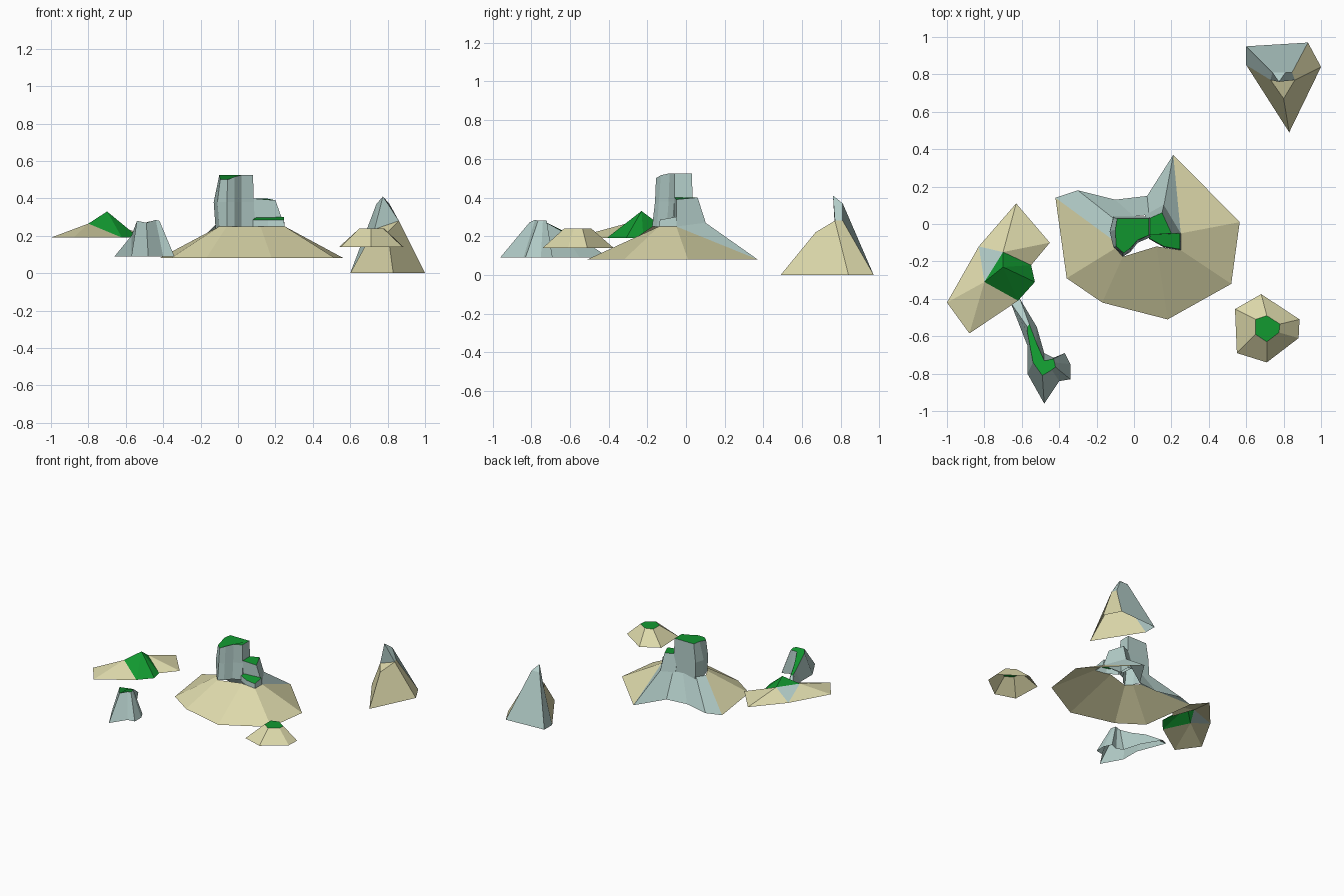
import bpy


def material(name, rgb):
    m = bpy.data.materials.new(name)
    m.diffuse_color = (*rgb, 1)
    return m


MATS = [material("sand", (0.73, 0.70, 0.41)),
        material("grey_rock", (0.45, 0.61, 0.58)),
        material("grass_green", (0.006, 0.32, 0.03))]
SAND, ROCK, GRASS = 0, 1, 2


def build(name, verts, faces):
    """faces: list of (vertex indices, material index), wound clockwise from above"""
    me = bpy.data.meshes.new(name)
    me.from_pydata(verts, [], [tuple(reversed(f)) for f, _ in faces])
    for m in MATS:
        me.materials.append(m)
    for p, (_, m) in zip(me.polygons, faces):
        p.material_index = m
    me.update()
    ob = bpy.data.objects.new(name, me)
    bpy.context.collection.objects.link(ob)
    return ob


def loft(name, rings, side, cap=None):
    """Open-bottomed shell through clockwise rings; side is a material or a rule(segment)."""
    n = len(rings[0])
    faces = []
    for r in range(len(rings) - 1):
        for i in range(n):
            a, b = r * n + i, r * n + (i + 1) % n
            faces.append(((a, b, b + n, a + n), side(i) if callable(side) else side))
    if cap is not None:
        faces.append((tuple(range(n * (len(rings) - 1), n * len(rings))), cap))
    return build(name, [v for ring in rings for v in ring], faces)


def flat(points, z):
    return [(x, y, z) for x, y in points]


# Main island: sand slope in front, rock slope behind
base = flat([(.565, .01), (.52, -.32), (.18, -.51), (-.17, -.42), (-.36, -.29),
             (-.42, .14), (-.30, .18), (-.10, .13), (.07, .15), (.21, .37)], .08)
crest = [(.25, -.05, .25), (.25, -.14, .25), (.12, -.12, .25), (-.06, -.175, .25),
         (-.10, -.13, .25), (-.12, -.08, .24), (-.11, .03, .27), (0, .04, .27),
         (.08, .05, .27), (.16, .10, .27)]
faces = [((i, i + 1, i + 11, i + 10), SAND if i < 5 else ROCK) for i in range(9)]
faces += [((9, 0, 10), SAND), ((9, 10, 19), ROCK)]
build("main_island", base + crest, faces)

# Tall rock tower with grass top
loft("rock_tower", [
    [(.09, .04, .25), (.09, -.07, .25), (.02, -.10, .25), (-.02, -.15, .25),
     (-.06, -.175, .25), (-.10, -.13, .25), (-.12, -.05, .24), (-.11, .04, .25)],
    [(.085, .035, .38), (.085, -.06, .38), (.02, -.09, .38), (-.02, -.14, .38),
     (-.06, -.16, .38), (-.11, -.125, .38), (-.13, -.04, .38), (-.11, .035, .38)],
    [(.08, .03, .525), (.08, -.06, .525), (.02, -.085, .525), (-.02, -.13, .515),
     (-.055, -.155, .50), (-.095, -.12, .50), (-.10, -.03, .525), (-.09, .03, .525)]],
    ROCK, GRASS)

# Lower rock step and the front ledge
loft("rock_step", [
    [(.06, .05, .25), (.16, .105, .26), (.25, -.05, .25), (.07, -.06, .25)],
    [(.06, .02, .40), (.15, .06, .40), (.20, -.05, .39), (.07, -.06, .40)]], ROCK, GRASS)
loft("rock_ledge", [
    flat([(.08, -.04), (.25, -.05), (.25, -.14), (.16, -.125), (.08, -.08)], .245),
    [(.08, -.04, .30), (.245, -.05, .30), (.245, -.135, .285), (.16, -.12, .285),
     (.08, -.075, .285)]], ROCK, GRASS)

# Left island: sand with a grass hump and a rock patch
base = flat([(-.63, .11), (-.45, -.10), (-.55, -.22), (-.53, -.31), (-.62, -.41),
             (-.88, -.585), (-1, -.42), (-.83, -.12)], .19)
A, E, P = 8, 9, 10
build("left_island", base + [(-.70, -.15, .27), (-.80, -.31, .265), (-.70, -.23, .33)], [
    ((0, 1, A), SAND), ((1, 2, A), SAND), ((4, 5, E), SAND), ((5, 6, E), SAND),
    ((6, 7, E), SAND), ((7, 0, A), SAND), ((7, A, E), ROCK), ((A, 2, P), GRASS),
    ((2, 3, P), GRASS), ((3, 4, P), GRASS), ((4, E, P), GRASS), ((E, A, P), GRASS)])

# Small round island
loft("small_island", [
    flat([(.68, -.375), (.885, -.51), (.88, -.61), (.71, -.74), (.55, -.69), (.54, -.455)], .14),
    flat([(.71, -.49), (.78, -.535), (.775, -.58), (.71, -.63), (.65, -.59), (.65, -.51)], .24)],
    SAND, GRASS)

# Front left rock with a grass ridge
loft("front_rock", [
    flat([(-.61, -.40), (-.52, -.55), (-.48, -.69), (-.43, -.715), (-.37, -.69), (-.34, -.75),
          (-.34, -.83), (-.40, -.84), (-.48, -.96), (-.57, -.80), (-.57, -.65), (-.66, -.42)], .09),
    [(-.56, -.535, .18), (-.52, -.64, .225), (-.48, -.73, .275), (-.45, -.725, .28),
     (-.43, -.72, .28), (-.425, -.74, .28), (-.42, -.765, .28), (-.44, -.78, .285),
     (-.49, -.81, .27), (-.54, -.74, .28), (-.57, -.58, .20), (-.57, -.55, .18)]], ROCK, GRASS)

# Right peak: sand cone with a sharp rock fin at the back
base = flat([(.60, .95), (.93, .97), (1, .84), (.83, .49), (.60, .85)], 0)
K, P, Q, S, R, F, L = range(5, 12)
build("right_peak", base + [(.74, .81, .37), (.775, .76, .41), (.81, .81, .37), (.845, .81, .28),
                            (.86, .77, .28), (.80, .67, .22), (.73, .77, .235)], [
    ((0, 1, S, Q, K), ROCK), ((4, 0, K, L), ROCK), ((L, K, P), ROCK), ((L, P, R), ROCK),
    ((P, Q, S, R), ROCK), ((K, Q, P), ROCK), ((1, 2, R, S), SAND), ((2, 3, F, R), SAND),
    ((3, 4, L, F), SAND), ((F, L, R), SAND)])
